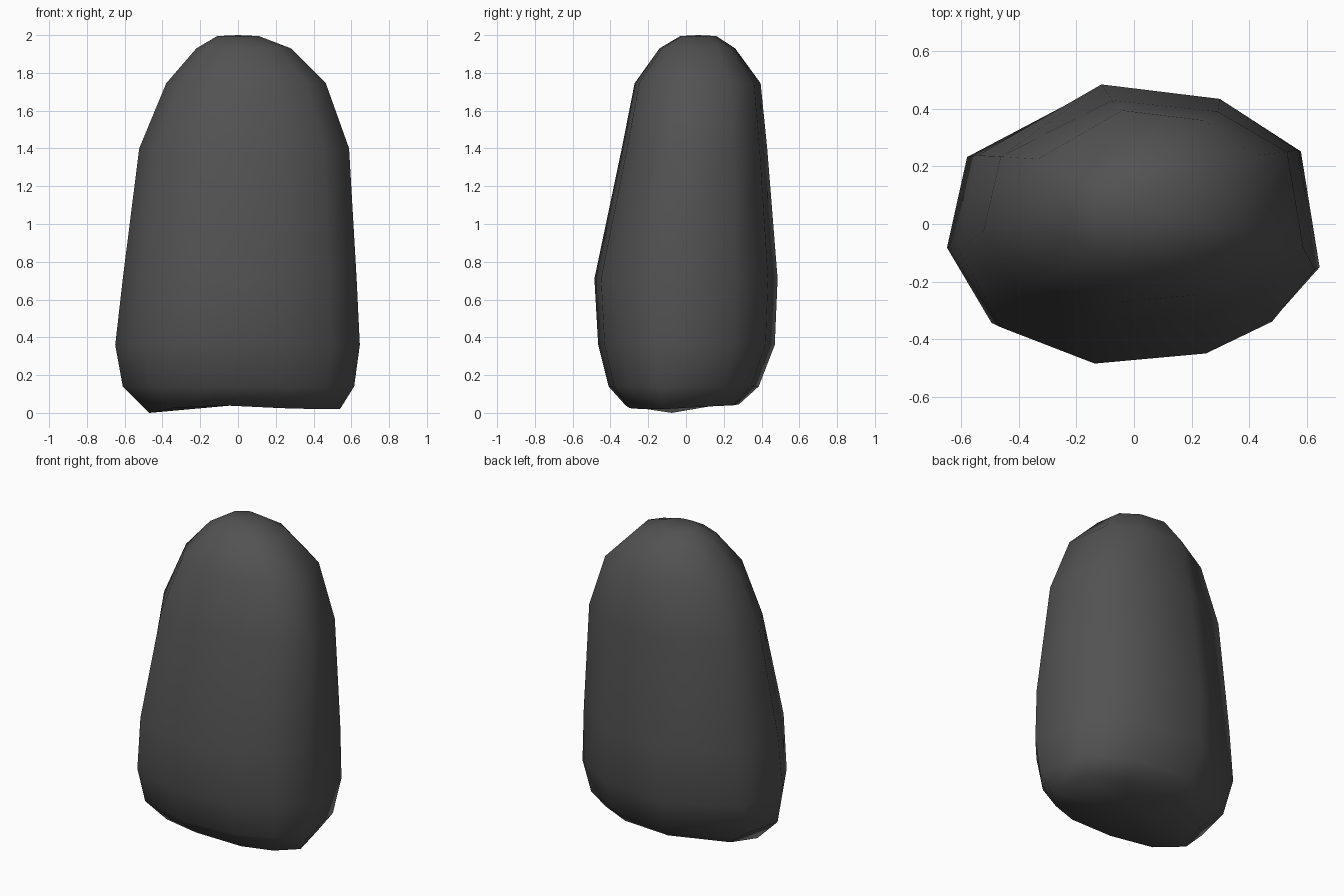
import bpy, bmesh

if "Cube" in bpy.data.objects:
    bpy.data.objects.remove(bpy.data.objects["Cube"])

stone = bpy.data.materials.new("dark_grey_stone")
stone.diffuse_color = (0.085, 0.085, 0.085, 1)
stone.use_nodes = True
stone.node_tree.nodes["Principled BSDF"].inputs["Base Color"].default_value = stone.diffuse_color

# Irregular ten-sided plan outline, counter-clockwise
PLAN = [(0.645, -0.155), (0.58, 0.26), (0.30, 0.435), (-0.13, 0.485), (-0.58, 0.24),
        (-0.65, -0.085), (-0.495, -0.355), (-0.155, -0.48), (0.25, -0.445), (0.49, -0.335)]
# Small height shifts that make the underside uneven
UNDER = [0.0, 0.015, 0.02, 0.025, 0.015, -0.02, 0.005, 0.02, 0.005, 0.0]
# Rings: height, x min, x max, y min, y max
RINGS = [(0.02, -0.47, 0.54, -0.32, 0.28),
         (0.14, -0.61, 0.615, -0.41, 0.385),
         (0.36, -0.65, 0.645, -0.465, 0.47),
         (0.71, -0.61, 0.628, -0.485, 0.485),
         (1.40, -0.523, 0.588, -0.34, 0.43),
         (1.745, -0.38, 0.465, -0.272, 0.395),
         (1.93, -0.22, 0.28, -0.14, 0.26),
         (1.995, -0.11, 0.11, -0.03, 0.16)]


def fit(v, lo, hi, a, b):
    return a + (v - lo) / (hi - lo) * (b - a)


# Boulder body lofted through the rings
bm = bmesh.new()
loops = []
for i, (z, x0, x1, y0, y1) in enumerate(RINGS):
    loops.append([bm.verts.new((fit(x, -0.65, 0.645, x0, x1),
                                fit(y, -0.48, 0.485, y0, y1),
                                z + (UNDER[k] if i == 0 else 0)))
                  for k, (x, y) in enumerate(PLAN)])
n = len(PLAN)
for a, b in zip(loops, loops[1:]):
    for k in range(n):
        bm.faces.new((a[k], a[(k + 1) % n], b[(k + 1) % n], b[k]))

# Closed top and slightly hollow underside
for loop, centre in ((loops[0], (0.03, -0.02, 0.045)), (loops[-1], (0.0, 0.065, 2.0))):
    c = bm.verts.new(centre)
    for k in range(n):
        bm.faces.new((loop[k], loop[(k + 1) % n], c))
bmesh.ops.recalc_face_normals(bm, faces=bm.faces)
for f in bm.faces:
    f.smooth = True

mesh = bpy.data.meshes.new("standing_stone")
bm.to_mesh(mesh)
bm.free()
mesh.materials.append(stone)
bpy.context.collection.objects.link(bpy.data.objects.new("standing_stone", mesh))
